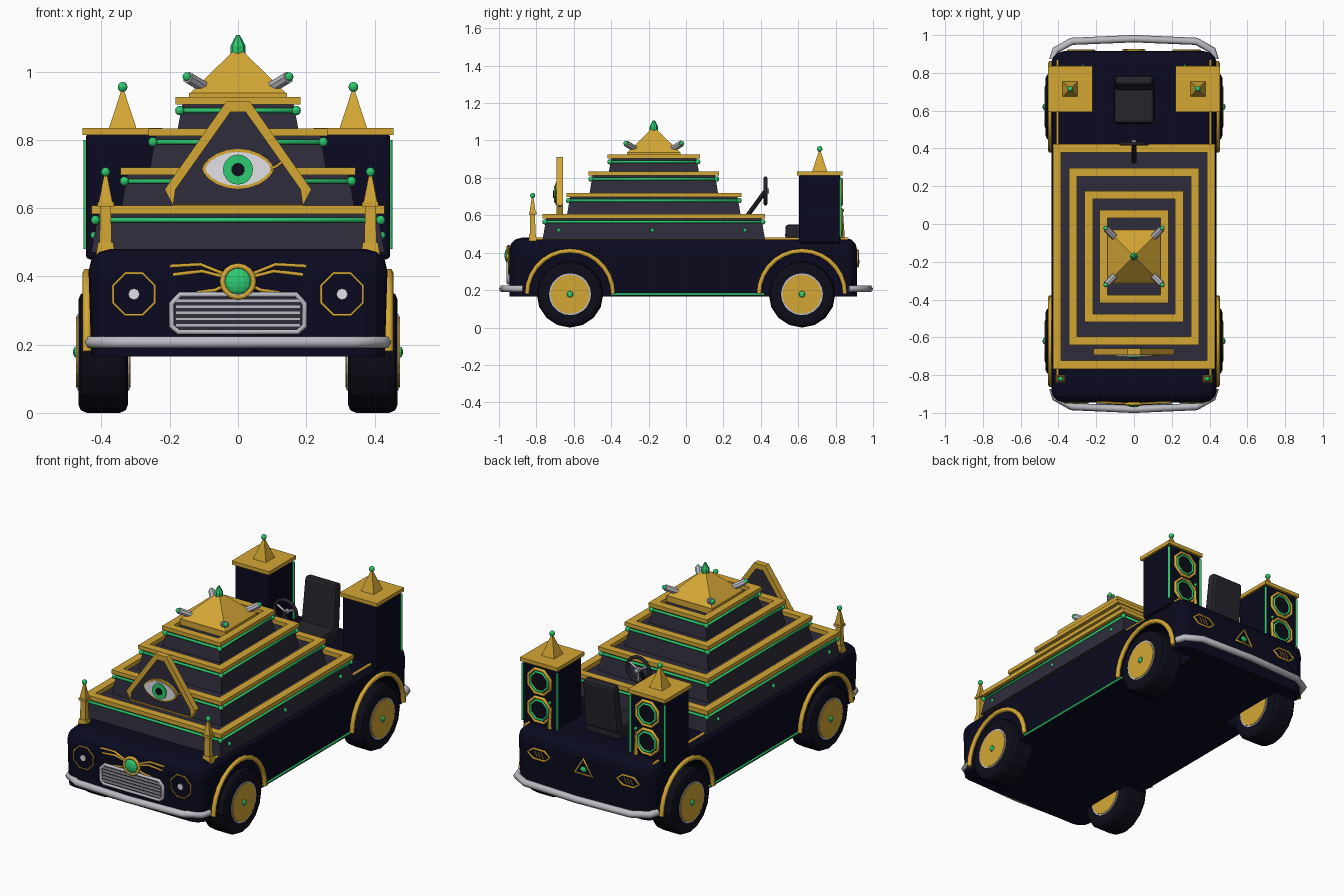
import bpy, bmesh, math
from mathutils import Vector, Matrix

if "Cube" in bpy.data.objects:
    bpy.data.objects.remove(bpy.data.objects["Cube"])


def mat(name, rgb):
    m = bpy.data.materials.new(name)
    m.diffuse_color = (*rgb, 1)
    m.use_nodes = True
    m.node_tree.nodes["Principled BSDF"].inputs["Base Color"].default_value = m.diffuse_color
    return m


NAVY = mat("midnight navy", (0.003, 0.003, 0.014))
STONE = mat("dark stone", (0.027, 0.025, 0.043))
GOLD = mat("gold", (0.66, 0.39, 0.036))
GREEN = mat("emerald", (0.027, 0.60, 0.165))
SILVER = mat("silver", (0.50, 0.50, 0.55))
WHITE = mat("pale white", (0.75, 0.75, 0.80))
TYRE = mat("tyre black", (0.004, 0.004, 0.010))
SEAT = mat("seat grey", (0.018, 0.018, 0.024))


def finish(name, bm, m):
    bmesh.ops.recalc_face_normals(bm, faces=bm.faces[:])
    me = bpy.data.meshes.new(name)
    bm.to_mesh(me)
    bm.free()
    me.materials.append(m)
    o = bpy.data.objects.new(name, me)
    bpy.context.collection.objects.link(o)
    return o


def frustum(name, cx, cy, z0, z1, b, t, m, bevel=0):
    """Block with half sizes b at the bottom and t at the top."""
    bm = bmesh.new()
    bmesh.ops.create_cube(bm, size=2)
    for v in bm.verts:
        h = t if v.co.z > 0 else b
        v.co = (cx + v.co.x * h[0], cy + v.co.y * h[1], z1 if v.co.z > 0 else z0)
    if bevel:
        bmesh.ops.bevel(bm, geom=bm.edges[:], offset=bevel, segments=2,
                        profile=0.5, affect='EDGES')
    return finish(name, bm, m)


def rod(name, a, b, r1, m, r2=None, n=12, bevel=0):
    a, b = Vector(a), Vector(b)
    bm = bmesh.new()
    bmesh.ops.create_cone(bm, cap_ends=True, segments=n, radius1=r1,
                          radius2=r1 if r2 is None else r2, depth=(b - a).length)
    if bevel:
        rim = [e for e in bm.edges if abs(e.verts[0].co.z - e.verts[1].co.z) < 1e-5]
        bmesh.ops.bevel(bm, geom=rim, offset=bevel, segments=2, profile=0.5, affect='EDGES')
    rot = (b - a).to_track_quat('Z', 'Y').to_matrix().to_4x4()
    bm.transform(Matrix.Translation((a + b) / 2) @ rot)
    return finish(name, bm, m)


def ball(name, p, r, m, scale=(1, 1, 1), seg=10):
    bm = bmesh.new()
    bmesh.ops.create_uvsphere(bm, u_segments=seg, v_segments=seg // 2 + 1, radius=r)
    bm.transform(Matrix.Translation(p) @ Matrix.Diagonal((*scale, 1)))
    return finish(name, bm, m)


def tube(name, pts, r, m, closed=False, res=1):
    cu = bpy.data.curves.new(name, 'CURVE')
    cu.dimensions = '3D'
    cu.bevel_depth, cu.bevel_resolution, cu.use_fill_caps = r, res, True
    sp = cu.splines.new('POLY')
    sp.points.add(len(pts) - 1)
    for p, q in zip(sp.points, pts):
        p.co = (*q, 1)
    sp.use_cyclic_u = closed
    tmp = bpy.data.objects.new(name + "_path", cu)
    bpy.context.collection.objects.link(tmp)
    me = bpy.data.meshes.new_from_object(tmp.evaluated_get(bpy.context.evaluated_depsgraph_get()))
    bpy.data.objects.remove(tmp)
    me.materials.clear()
    me.materials.append(m)
    o = bpy.data.objects.new(name, me)
    bpy.context.collection.objects.link(o)
    return o


def plate(name, pts, y0, y1, m):
    """Outline in x and z, extruded along y."""
    bm = bmesh.new()
    f = bm.faces.new([bm.verts.new((x, y0, z)) for x, z in pts])
    g = bmesh.ops.extrude_face_region(bm, geom=[f])
    bmesh.ops.translate(bm, vec=(0, y1 - y0, 0),
                        verts=[v for v in g['geom'] if isinstance(v, bmesh.types.BMVert)])
    return finish(name, bm, m)


def ring(cx, y, cz, rx, rz, n, turn=0):
    return [(cx + rx * math.cos(math.tau * (i + turn) / n), y,
             cz + rz * math.sin(math.tau * (i + turn) / n)) for i in range(n)]


# Body shell with wheel wells
body = frustum("body", 0, -0.015, 0.165, 0.48, (0.43, 0.93), (0.44, 0.93), NAVY)
bm = bmesh.new()
bm.from_mesh(body.data)
edges = [e for e in bm.edges if max(v.co.z for v in e.verts) > 0.4]
bmesh.ops.bevel(bm, geom=edges, offset=0.065, segments=3, profile=0.5, affect='EDGES')
bm.to_mesh(body.data)
bm.free()
for s in (-1, 1):
    for y in (-0.62, 0.62):
        cut = rod("wheel_well_cutter", (s * 0.29, y, 0.18), (s * 0.6, y, 0.18), 0.215, NAVY, n=24)
        cut.hide_render = True
        cut.hide_set(True)
        md = body.modifiers.new("well", 'BOOLEAN')
        md.operation, md.solver, md.object = 'DIFFERENCE', 'EXACT', cut

# Wheels and gold arches
for s in (-1, 1):
    for y in (-0.62, 0.62):
        rod("tyre", (s * 0.322, y, 0.178), (s * 0.468, y, 0.178), 0.178, TYRE, n=16, bevel=0.025)
        rod("wheel_rim", (s * 0.318, y, 0.178), (s * 0.471, y, 0.178), 0.112, SILVER, n=20)
        rod("hubcap", (s * 0.315, y, 0.178), (s * 0.474, y, 0.178), 0.104, GOLD, n=20)
        ball("hub_gem", (s * 0.474, y, 0.178), 0.017, GREEN, (0.6, 1, 1))
        arc = [(s * 0.442, y + 0.23 * math.cos(math.pi * i / 14),
                0.18 + 0.23 * math.sin(math.pi * i / 14)) for i in range(15)]
        tube("wheel_arch", arc, 0.014, GOLD)
    # Side trims
    tube("sill_trim", [(s * 0.43, -0.4, 0.178), (s * 0.43, 0.42, 0.178)], 0.007, GREEN)
    tube("deck_trim", [(s * 0.405, -0.84, 0.475), (s * 0.405, 0.87, 0.475)], 0.008, GOLD)

# Stepped pyramid: half width, half length, base, frame bottom, frame top
CY = -0.172
tiers = [(0.43, 0.595, 0.47, 0.583, 0.607), (0.345, 0.468, 0.58, 0.697, 0.719),
         (0.262, 0.348, 0.69, 0.812, 0.834), (0.183, 0.247, 0.80, 0.904, 0.926)]
for hx, hy, z0, z1, z2 in tiers:
    frustum("tier_wall", 0, CY, z0, z1, (hx, hy), (hx - 0.02, hy - 0.02), STONE)
    for s in (-1, 1):
        frustum("frame_side", s * (hx - 0.022), CY, z1, z2, (0.022, hy), (0.022, hy), GOLD)
        frustum("frame_end", 0, CY + s * (hy - 0.022), z1, z2, (hx - 0.044, 0.022), (hx - 0.044, 0.022), GOLD)
    gx, gy, gz = hx - 0.012, hy - 0.012, z1 - 0.018
    corners = [(a * gx, CY + b * gy, gz) for a, b in ((-1, -1), (1, -1), (1, 1), (-1, 1))]
    tube("tier_glow_band", corners, 0.008, GREEN, closed=True)
    for c in corners:
        ball("corner_gem", c, 0.014, GREEN)
for s in (-1, 1):
    for y in (-0.68, -0.18, 0.315):
        ball("side_gem", (s * 0.422, y, 0.52), 0.011, GREEN)

# Gold capstone, gem and corner lamps
frustum("capstone_base", 0, CY, 0.90, 0.937, (0.143, 0.143), (0.143, 0.143), GOLD)
frustum("capstone", 0, CY, 0.937, 1.066, (0.14, 0.14), (0.008, 0.008), GOLD)
rod("cap_gem_lower", (0, CY, 1.05), (0, CY, 1.075), 0.022, GREEN, 0.022, n=8)
rod("cap_gem_upper", (0, CY, 1.075), (0, CY, 1.108), 0.022, GREEN, 0.005, n=8)
for sx in (-1, 1):
    for sy in (-1, 1):
        rod("lamp_barrel", (sx * 0.10, CY + sy * 0.10, 0.955),
            (sx * 0.147, CY + sy * 0.147, 0.983), 0.018, SILVER, n=8)
        ball("lamp_gem", (sx * 0.15, CY + sy * 0.15, 0.985), 0.013, GREEN)

# Eye panel
tri = [(-0.03, 0.905), (0.03, 0.905), (0.213, 0.65), (0.185, 0.607), (-0.185, 0.607), (-0.213, 0.65)]
plate("eye_panel", tri, -0.685, -0.665, STONE)
for s in (-1, 1):
    edge = [(s * x, z) for x, z in ((0, 0.912), (0.035, 0.912), (0.215, 0.655),
                                    (0.19, 0.607), (0.183, 0.655), (0.022, 0.882), (0, 0.882))]
    plate("eye_panel_frame", edge, -0.693, -0.658, GOLD)
plate("eye_panel_foot", [(-0.19, 0.604), (0.19, 0.604), (0.19, 0.611), (-0.19, 0.611)], -0.692, -0.66, GOLD)


def almond(w, h):
    top = [(w * math.cos(math.pi * i / 10), 0.715 + h * math.sin(math.pi * i / 10) ** 1.3) for i in range(11)]
    return top + [(x, 1.43 - z) for x, z in reversed(top[1:-1])]


plate("eye_rim", almond(0.106, 0.06), -0.697, -0.68, GOLD)
plate("eye_white", almond(0.096, 0.05), -0.701, -0.69, WHITE)
rod("iris", (0, -0.69, 0.713), (0, -0.707, 0.713), 0.044, GREEN, n=20)
rod("pupil", (0, -0.70, 0.713), (0, -0.711, 0.713), 0.02, TYRE, n=10)
tube("eye_tail", [(0.095, -0.694, 0.715), (0.112, -0.694, 0.722), (0.128, -0.694, 0.734)], 0.005, GOLD)

for s in (-1, 1):
    # Front obelisks
    x, y = s * 0.388, -0.82
    frustum("obelisk_base", x, y, 0.45, 0.50, (0.03, 0.022), (0.022, 0.018), GOLD)
    frustum("obelisk_shaft", x, y, 0.50, 0.61, (0.018, 0.015), (0.015, 0.013), GOLD)
    frustum("obelisk_collar", x, y, 0.605, 0.618, (0.024, 0.02), (0.024, 0.02), GOLD)
    frustum("obelisk_tip", x, y, 0.618, 0.70, (0.02, 0.016), (0.004, 0.004), GOLD)
    ball("obelisk_gem", (x, y, 0.706), 0.014, GREEN)
    # Rear towers
    x, y = s * 0.338, 0.715
    frustum("tower", x, y, 0.45, 0.82, (0.108, 0.11), (0.108, 0.11), NAVY, bevel=0.012)
    frustum("tower_cap", x, y, 0.814, 0.835, (0.117, 0.121), (0.117, 0.121), GOLD)
    frustum("tower_spire", x, y, 0.835, 0.945, (0.04, 0.04), (0.004, 0.004), GOLD)
    ball("tower_gem", (x, y, 0.955), 0.015, GREEN)
    for d in (-1, 1):
        tube("tower_glow_strip", [(x + d * 0.108, 0.826, 0.48), (x + d * 0.108, 0.826, 0.80)], 0.007, GREEN)
    for z in (0.565, 0.725):
        rod("speaker_cone", (x, 0.82, z), (x, 0.829, z), 0.06, TYRE, n=8)
        tube("speaker_ring", ring(x, 0.83, z, 0.073, 0.073, 8, 0.5), 0.009, GOLD, closed=True)
        tube("speaker_glow", ring(x, 0.832, z, 0.056, 0.056, 8, 0.5), 0.007, GREEN, closed=True)
    rod("tower_back_spike", (s * 0.27, 0.835, 0.48), (s * 0.27, 0.835, 0.62), 0.014, GOLD, 0.004, n=4)
    ball("spike_gem", (s * 0.27, 0.835, 0.625), 0.01, GREEN)
    # Headlights and tail lights
    rod("headlight_lens", (s * 0.305, -0.93, 0.348), (s * 0.305, -0.948, 0.348), 0.065, NAVY, n=8)
    tube("headlight_ring", ring(s * 0.305, -0.947, 0.348, 0.066, 0.066, 8, 0.5), 0.004, GOLD, closed=True)
    rod("headlight_bulb", (s * 0.305, -0.94, 0.348), (s * 0.305, -0.953, 0.348), 0.017, WHITE, n=8)
    tube("tail_light_ring", ring(s * 0.28, 0.917, 0.36, 0.07, 0.032, 6), 0.006, GOLD, closed=True)
    for k in (-1, 0, 1):
        tube("tail_light_bar", [(s * 0.28 + k * 0.02 - 0.008, 0.916, 0.345),
                                (s * 0.28 + k * 0.02 + 0.008, 0.916, 0.375)], 0.003, GOLD)
    # Emblem wings
    for tx, tz, mz in ((0.2, 0.43, 0.435), (0.19, 0.405, 0.415), (0.12, 0.352, 0.36)):
        tube("emblem_wing", [(s * 0.035, -0.95, 0.385 + (mz - 0.385) * 0.4),
                             (s * tx * 0.55, -0.948, mz), (s * tx, -0.942, tz)], 0.006, GOLD)
    # Bumpers, front and rear
    path = [(-0.43, 0.87), (-0.415, 0.92), (-0.33, 0.967), (0, 0.981), (0.33, 0.967), (0.415, 0.92), (0.43, 0.87)]
    tube("bumper", [(px, s * py, 0.207) for px, py in path], 0.0195, SILVER)

# Emblem gem
tube("emblem_rim", ring(0, -0.952, 0.385, 0.046, 0.046, 16), 0.009, GOLD, closed=True)
ball("emblem_gem", (0, -0.95, 0.385), 0.041, GREEN, (1, 0.5, 1), 14)

# Grille
oct_ = [(-0.17, 0.347), (0.17, 0.347), (0.195, 0.32), (0.195, 0.255),
        (0.175, 0.237), (-0.175, 0.237), (-0.195, 0.255), (-0.195, 0.32)]
plate("grille_back", oct_, -0.949, -0.93, STONE)
tube("grille_frame", [(x, -0.95, z) for x, z in oct_], 0.009, SILVER, closed=True)
for i in range(5):
    z = 0.257 + i * 0.018
    frustum("grille_bar", 0, -0.95, z - 0.005, z + 0.005, (0.183, 0.006), (0.183, 0.006), SILVER)

# Rear badge
tube("rear_badge", [(-0.055, 0.918, 0.325), (0.055, 0.918, 0.325), (0, 0.918, 0.41)], 0.008, GOLD, closed=True)
ball("rear_badge_gem", (0, 0.918, 0.352), 0.02, GREEN, (1, 0.5, 0.8))

# Seat
frustum("seat_cushion", 0, 0.64, 0.475, 0.55, (0.108, 0.11), (0.105, 0.108), SEAT, bevel=0.015)
back = frustum("seat_back", 0, 0, 0, 0.27, (0.105, 0.028), (0.10, 0.025), SEAT, bevel=0.015)
back.location, back.rotation_euler = (0, 0.735, 0.52), (-0.1, 0, 0)

# Steering wheel
rod("steering_column", (0, 0.33, 0.60), (0, 0.425, 0.73), 0.012, SEAT, n=8)
tube("steering_wheel", ring(0, 0.425, 0.73, 0.07, 0.07, 14), 0.01, SEAT, closed=True)
rod("steering_hub", (0, 0.42, 0.73), (0, 0.445, 0.73), 0.014, SILVER, n=8)
for a in (0.5, 2.64, 4.71):
    tube("steering_spoke", [(0, 0.427, 0.73), (0.07 * math.cos(a), 0.427, 0.73 + 0.07 * math.sin(a))], 0.006, SILVER)
